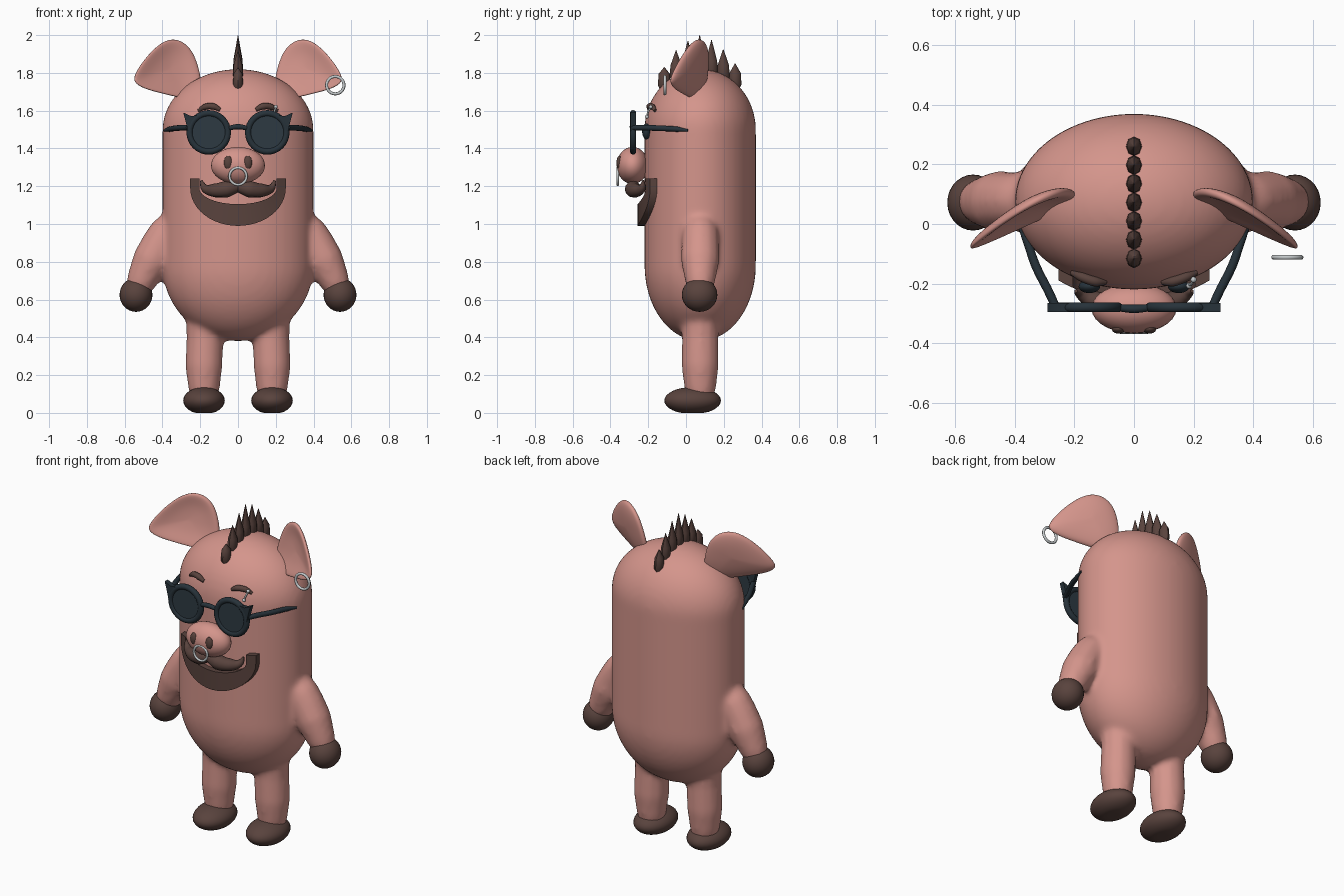
import bpy, bmesh
from math import sin, cos, pi, sqrt
from mathutils import Vector

if "Cube" in bpy.data.objects:
    bpy.data.objects.remove(bpy.data.objects["Cube"])


def material(name, rgb):
    m = bpy.data.materials.new(name)
    m.use_nodes = True
    m.diffuse_color = (*rgb, 1)
    m.node_tree.nodes["Principled BSDF"].inputs["Base Color"].default_value = (*rgb, 1)
    return m


PINK = material("pink skin", (0.66, 0.30, 0.26))
BROWN = material("dark brown", (0.10, 0.056, 0.047))
FRAME = material("black blue frame", (0.020, 0.032, 0.042))
LENS = material("dark lens", (0.026, 0.042, 0.055))
SILVER = material("silver", (0.55, 0.58, 0.59))


def finish(ob, name, mat, angle=0.8):
    ob.name = name
    ob.data.materials.clear()
    ob.data.materials.append(mat)
    bpy.ops.object.select_all(action='DESELECT')
    ob.select_set(True)
    bpy.context.view_layer.objects.active = ob
    bpy.ops.object.shade_smooth_by_angle(angle=angle)
    return ob


def loft(name, rings, mat, angle=0.8):
    """Bridge equal-sized rings of points and cap both ends."""
    bm = bmesh.new()
    loops = [[bm.verts.new(p) for p in ring] for ring in rings]
    n = len(loops[0])
    for a, b in zip(loops, loops[1:]):
        for i in range(n):
            j = (i + 1) % n
            bm.faces.new((a[i], a[j], b[j], b[i]))
    bm.faces.new(loops[0])
    bm.faces.new(loops[-1])
    bmesh.ops.recalc_face_normals(bm, faces=bm.faces)
    mesh = bpy.data.meshes.new(name)
    bm.to_mesh(mesh)
    bm.free()
    ob = bpy.data.objects.new(name, mesh)
    bpy.context.collection.objects.link(ob)
    return finish(ob, name, mat, angle)


def tube(name, points, mat, flat=False):
    """Tapered tube through points (x, y, z, radius)."""
    cu = bpy.data.curves.new(name, 'CURVE')
    cu.dimensions = '3D'
    cu.bevel_depth = 1
    cu.bevel_resolution = 4
    cu.use_fill_caps = True
    sp = cu.splines.new('BEZIER')
    sp.bezier_points.add(len(points) - 1)
    sp.resolution_u = 6
    for bp, (x, y, z, r) in zip(sp.bezier_points, points):
        bp.co = (x, y, z)
        bp.radius = r
        bp.handle_left_type = bp.handle_right_type = 'AUTO'
    ob = bpy.data.objects.new(name, cu)
    bpy.context.collection.objects.link(ob)
    bpy.ops.object.select_all(action='DESELECT')
    ob.select_set(True)
    bpy.context.view_layer.objects.active = ob
    bpy.ops.object.convert(target='MESH')
    return finish(bpy.context.object, name, mat)


def ball(name, loc, size, mat):
    bpy.ops.mesh.primitive_uv_sphere_add(segments=28, ring_count=16, location=loc)
    ob = bpy.context.object
    ob.scale = size
    return finish(ob, name, mat)


def hoop(name, loc, major, minor, mat):
    bpy.ops.mesh.primitive_torus_add(location=loc, rotation=(pi / 2, 0, 0), major_radius=major,
                                     minor_radius=minor, major_segments=32, minor_segments=10)
    return finish(bpy.context.object, name, mat)


# Body: egg-ended oval capsule
CY, RX, RY = 0.075, 0.40, 0.295


def oval(z, s):
    return [(RX * s * cos(k * pi / 24), CY + RY * s * sin(k * pi / 24), z) for k in range(48)]


steps = [k * pi / 28 for k in range(14)]
rings = [oval(0.78 - 0.40 * cos(a), max(sin(a), 0.01)) for a in steps]
rings += [oval(0.78 + k * 0.12, 1) for k in range(7)]
rings += [oval(1.5 + 0.32 * cos(a), max(sin(a), 0.01)) for a in reversed(steps)]
body = loft("body", rings, PINK, 3)

# Arms and legs fused softly into the body
limbs = []
for s in (-1, 1):
    limbs.append(tube("arm", [(s * 0.29, CY, 1.04, 0.07), (s * 0.375, CY, 0.95, 0.098),
                              (s * 0.455, CY, 0.81, 0.104), (s * 0.51, CY, 0.70, 0.082),
                              (s * 0.54, CY, 0.63, 0.06)], PINK))
    limbs.append(tube("leg", [(s * 0.17, CY, 0.58, 0.11), (s * 0.175, CY, 0.40, 0.098),
                              (s * 0.18, CY, 0.25, 0.100), (s * 0.18, CY, 0.13, 0.085),
                              (s * 0.18, CY, 0.07, 0.07)], PINK))
for ob in limbs + [body]:
    ob.select_set(True)
bpy.context.view_layer.objects.active = body
bpy.ops.object.join()
mod = body.modifiers.new("fuse", 'REMESH')
mod.mode = 'VOXEL'
mod.voxel_size = 0.016
mod.use_smooth_shade = True
mod = body.modifiers.new("soften", 'SMOOTH')
mod.iterations = 8

# Ear outline in x, z, cupped toward the front
EAR = [(0.19, 1.74), (0.205, 1.82), (0.235, 1.91), (0.285, 1.965), (0.35, 1.985), (0.42, 1.955),
       (0.50, 1.87), (0.55, 1.79), (0.555, 1.75), (0.50, 1.715), (0.40, 1.69), (0.30, 1.665), (0.22, 1.66)]
CUP = [(0.05, 0.045), (0.5, 0.04), (0.85, 0.026), (1, 0.01), (1, -0.012), (0.85, -0.01),
       (0.5, 0.008), (0.05, 0.014)]


def ear_point(s, x, z, k, d):
    x, z = 0.36 + (x - 0.36) * k, 1.82 + (z - 1.82) * k
    return (s * x, 0.11 - 0.5 * (x - 0.2) + 0.2 * (z - 1.82) + d, z)


for s, side in ((-1, "right"), (1, "left")):
    ear = loft(side + "_ear", [[ear_point(s, x, z, k, d) for x, z in EAR] for k, d in CUP], PINK, 3)
    ear.modifiers.new("round", 'SUBSURF').levels = 2
    ear.modifiers["round"].render_levels = 2

    # Hooves
    ball(side + "_hand", (s * 0.54, 0.072, 0.625), (0.087, 0.094, 0.09), BROWN)
    foot = ball(side + "_foot", (s * 0.18, 0.035, 0.065), (0.11, 0.15, 0.072), BROWN)
    for v in foot.data.vertices:
        v.co.z = max(v.co.z, -0.065 / 0.072)

    # Face
    ball(side + "_eye", (s * 0.15, -0.21, 1.49), (0.036, 0.022, 0.042), FRAME)
    ball(side + "_nostril", (s * 0.052, -0.352, 1.325), (0.023, 0.016, 0.036), BROWN)
    tube(side + "_eyebrow", [(s * 0.095, -0.195, 1.605, 0.010), (s * 0.13, -0.193, 1.622, 0.017),
                             (s * 0.175, -0.178, 1.620, 0.016), (s * 0.21, -0.163, 1.60, 0.008)], BROWN)
    tube(side + "_moustache", [(0, -0.275, 1.20, 0.03), (s * 0.06, -0.28, 1.185, 0.044),
                               (s * 0.125, -0.262, 1.178, 0.036), (s * 0.175, -0.235, 1.19, 0.022),
                               (s * 0.195, -0.225, 1.23, 0.006)], BROWN)

    # Sunglasses: rim, lens, pointed wing and temple
    hoop(side + "_rim", (s * 0.155, -0.28, 1.485), 0.101, 0.017, FRAME)
    bpy.ops.mesh.primitive_cylinder_add(vertices=32, radius=0.095, depth=0.016,
                                        location=(s * 0.155, -0.28, 1.485), rotation=(pi / 2, 0, 0))
    finish(bpy.context.object, side + "_lens", LENS)
    wing = [(0.205, 1.575), (0.25, 1.572), (0.29, 1.59), (0.275, 1.535), (0.265, 1.49), (0.245, 1.52)]
    loft(side + "_wing", [[(s * x, y, z) for x, z in wing] for y in (-0.295, -0.265)], FRAME, 0.5)
    tube(side + "_temple", [(s * 0.262, -0.28, 1.51, 0.014), (s * 0.285, -0.23, 1.51, 0.015),
                            (s * 0.33, -0.14, 1.507, 0.015), (s * 0.362, -0.05, 1.502, 0.014),
                            (s * 0.388, 0.01, 1.495, 0.007)], FRAME)

tube("glasses_bridge", [(-0.06, -0.28, 1.505, 0.012), (0, -0.285, 1.515, 0.014),
                        (0.06, -0.28, 1.505, 0.012)], FRAME)
ball("snout", (0, -0.283, 1.31), (0.143, 0.084, 0.098), PINK)


# Beard: crescent shell following the belly curve
def beard_ring(a, lift=0):
    ring = []
    for width, drop, depth in ((0.253, 0.2, 0.03), (0.253, 0.2, -0.036),
                               (0.205, 0.085, -0.036), (0.205, 0.085, 0.03)):
        x = width * sin(a)
        ring.append((x, CY - RY * sqrt(1 - (x / RX) ** 2) + depth, 1.19 - drop * cos(a) + lift))
    return ring


arc = [beard_ring(k * pi / 24) for k in range(-12, 13)]
loft("beard", [beard_ring(-pi / 2, 0.05)] + arc + [beard_ring(pi / 2, 0.05)], BROWN, 0.6)

# Mohawk: row of slim spikes, tallest in the middle
for i, tip in enumerate((1.83, 1.92, 1.97, 2.0, 1.975, 1.925, 1.85)):
    y = -0.115 + i * 0.0625
    base = 1.5 + 0.32 * sqrt(1 - ((y - CY) / RY) ** 2)
    profile = ((base - 0.07, 0.006), (base - 0.01, 0.027), (base + 0.05, 0.024), (tip, 0.001))
    loft("mohawk_spike", [[(r * cos(k * pi / 4), y + 1.25 * r * sin(k * pi / 4), z)
                           for k in range(8)] for z, r in profile], BROWN)

# Jewellery
hoop("earring", (0.515, -0.112, 1.735), 0.046, 0.008, SILVER)
hoop("nose_ring", (0, -0.362, 1.253), 0.045, 0.007, SILVER)
tube("brow_piercing", [(0.185, -0.205, 1.57, 0.005), (0.193, -0.20, 1.595, 0.005),
                       (0.20, -0.185, 1.62, 0.005)], SILVER)
for p in ((0.185, -0.207, 1.568), (0.20, -0.187, 1.62)):
    ball("piercing_bead", p, (0.01, 0.01, 0.01), SILVER)
